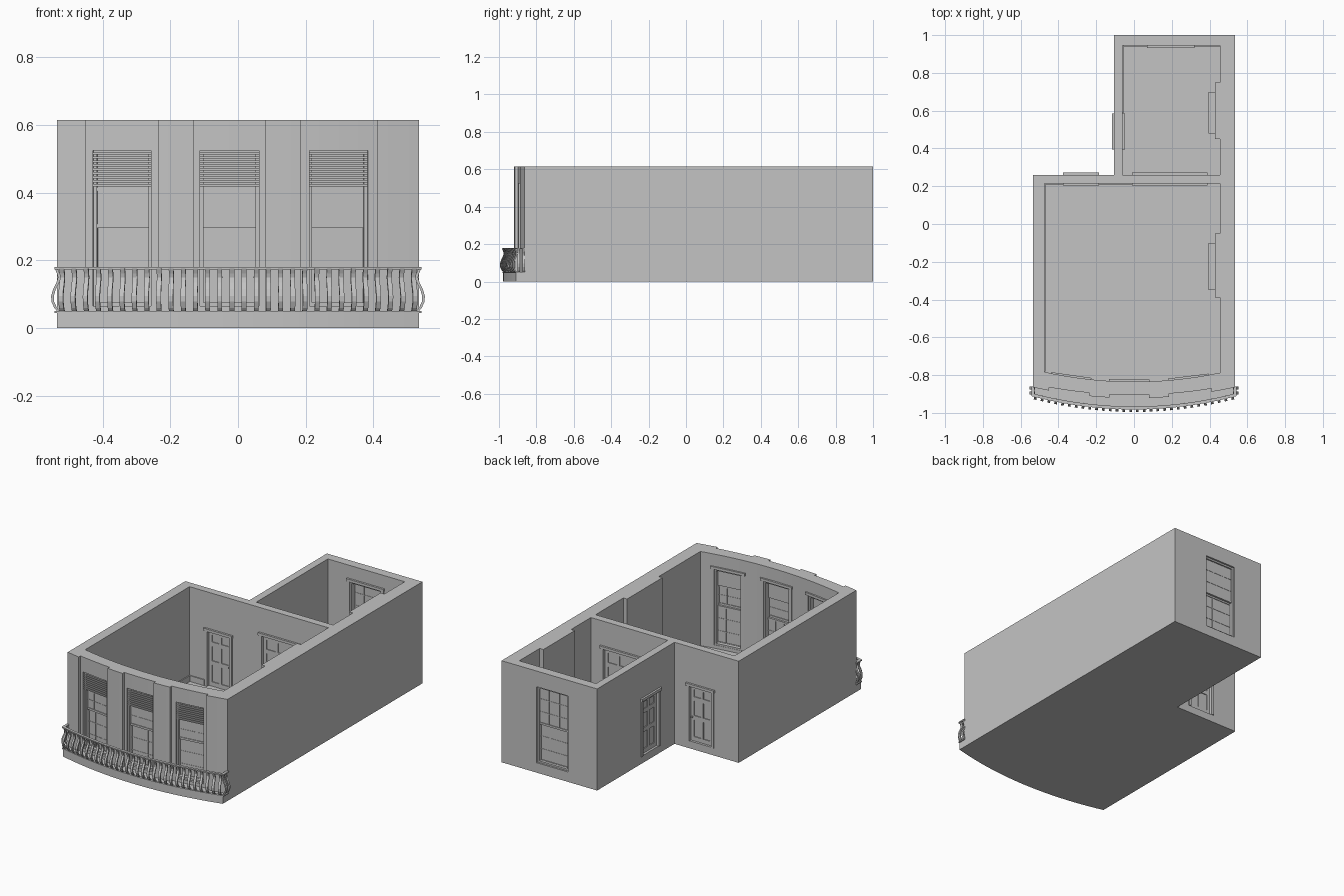
import bpy, bmesh, math
from mathutils import Matrix, Vector

if "Cube" in bpy.data.objects:
    bpy.data.objects.remove(bpy.data.objects["Cube"])

plaster = bpy.data.materials.new("grey_plaster")
plaster.use_nodes = True
GREY = (0.55, 0.55, 0.55, 1)
plaster.diffuse_color = GREY
plaster.node_tree.nodes["Principled BSDF"].inputs["Base Color"].default_value = GREY

TOP, FLOOR = 0.615, 0.045
PILASTER, RECESS, INNER, SLAB = -0.922, -0.905, -0.835, -0.978


def finish(name, bm, matrix=Matrix()):
    bmesh.ops.transform(bm, matrix=matrix, verts=bm.verts)
    bmesh.ops.recalc_face_normals(bm, faces=bm.faces)
    mesh = bpy.data.meshes.new(name)
    bm.to_mesh(mesh)
    bm.free()
    mesh.materials.append(plaster)
    ob = bpy.data.objects.new(name, mesh)
    bpy.context.scene.collection.objects.link(ob)
    return ob


def extrude_polygon(bm, points, direction):
    face = bm.faces.new([bm.verts.new(p) for p in points])
    out = bmesh.ops.extrude_face_region(bm, geom=[face])["geom"]
    moved = [v for v in out if isinstance(v, bmesh.types.BMVert)]
    bmesh.ops.translate(bm, verts=moved, vec=direction)
    # keep the starting cap so the solid is closed
    if not face.is_valid:
        return


def prism(name, outline, z0, z1):
    bm = bmesh.new()
    n = len(outline)
    low = [bm.verts.new((x, y, z0)) for x, y in outline]
    high = [bm.verts.new((x, y, z1)) for x, y in outline]
    bm.faces.new(low[::-1])
    bm.faces.new(high)
    for i in range(n):
        j = (i + 1) % n
        bm.faces.new((low[i], low[j], high[j], high[i]))
    return finish(name, bm)


def box(bm, x0, x1, y0, y1, z0, z1):
    size = Matrix.Diagonal((x1 - x0, y1 - y0, z1 - z0, 1))
    mid = Matrix.Translation(((x0 + x1) / 2, (y0 + y1) / 2, (z0 + z1) / 2))
    bmesh.ops.create_cube(bm, size=1, matrix=mid @ size)


def boxes(name, items, matrix=Matrix()):
    bm = bmesh.new()
    for item in items:
        box(bm, *item)
    return finish(name, bm, matrix)


def arc(x0, x1, y, bend, steps=8):
    xs = [x0 + (x1 - x0) * i / steps for i in range(steps + 1)]
    return [(x, y + bend * x * x) for x in xs]


def cut(target, cutter):
    mod = target.modifiers.new("cut", "BOOLEAN")
    mod.operation, mod.solver, mod.object = "DIFFERENCE", "EXACT", cutter
    bpy.context.view_layer.objects.active = target
    bpy.ops.object.modifier_apply(modifier=mod.name)
    bpy.data.objects.remove(cutter)


def place(x, y, angle):
    return Matrix.Translation((x, y, 0)) @ Matrix.Rotation(angle, 4, "Z")


# Walls: curved front with pilasters, stepped plan at the back
edges = [-0.535, -0.45, -0.235, -0.13, 0.08, 0.185, 0.41, 0.535]
outline = []
for i in range(7):
    outline += arc(edges[i], edges[i + 1], RECESS if i % 2 else PILASTER, 0.2, 4)
outline += [(0.535, 1), (-0.105, 1), (-0.105, 0.26), (-0.535, 0.26)]
walls = prism("walls", outline, 0, TOP)

# Rooms hollowed out, leaving a chimney breast in each
def breast(y0, y1):
    return [(0.455, y0), (0.43, y0), (0.43, y1), (0.455, y1)]

front_room = arc(-0.475, 0.455, INNER, 0.23, 16) + breast(-0.39, -0.05)
front_room += [(0.455, 0.215), (-0.475, 0.215)]
back_room = [(-0.06, 0.26), (0.455, 0.26)] + breast(0.45, 0.75)
back_room += [(0.455, 0.945), (-0.06, 0.945)]
cut(walls, prism("room_cutter", front_room, FLOOR, 1))
cut(walls, prism("room_cutter", back_room, FLOOR, 1))


# Trim around an opening on one wall face; s is the outward direction in y
def architrave(w, z0, z1, y, s, t=0.016):
    a, b = sorted((y - s * 0.004, y + s * 0.006))
    h = w / 2
    c, d = sorted((y - s * 0.004, y + s * 0.012))
    return [(-h - t, -h, a, b, z0, z1), (h, h + t, a, b, z0, z1),
            (-h - t - 0.004, h + t + 0.004, c, d, z1, z1 + t)]


def opening(w, z0, z1, matrix):
    cut(walls, boxes("opening_cutter", [(-w / 2, w / 2, -0.08, 0.08, z0, z1)], matrix))


# Sash window: local -y faces outdoors
def window(name, w, z0, z1, depth, matrix, louvre=False):
    opening(w, z0, z1, matrix)
    h, d, t = w / 2, depth / 2, 0.01
    parts = architrave(w, z0, z1, d, 1)
    parts += [(-h, -h + t, -d * 0.6, d, z0, z1), (h - t, h, -d * 0.6, d, z0, z1),
              (-h, h, -d * 0.6, d, z1 - t, z1), (-h, h, -d * 0.6, d, z0, z0 + t)]
    top = z1 - 0.11 if louvre else z1
    mid = (z0 + z1) / 2
    for a, b, y in ((mid, top, -0.008), (z0, mid, 0.004)):
        parts.append((-h, h, y, y + 0.004, a, b))
        rail = (y - 0.004, y + 0.008)
        parts += [(-h, h, *rail, a, a + 0.012), (-h, h, *rail, b - 0.01, b)]
        for i in (-1, 1):
            x = i * w / 6
            parts.append((x - 0.002, x + 0.002, y - 0.002, y + 0.006, a, b))
        rows = 2 if louvre and a == mid else 3
        for i in range(1, rows):
            z = a + (b - a) * i / rows
            parts.append((-h, h, y - 0.002, y + 0.006, z - 0.002, z + 0.002))
    boxes(name, parts, matrix)
    if louvre:
        slats = [(-h, h, -0.008, 0.008, top, z1)]
        for i in range(9):
            z = top + 0.004 + i * 0.0118
            slats.append((-h, h, -d * 0.75, -0.004, z, z + 0.006))
        boxes(name + "_louvre", slats, matrix)


for side, x in (("left", 0.293), ("middle", -0.025), ("right", -0.338)):
    window(side + "_front_window", 0.174, 0.065, 0.525, 0.07,
           place(x, -0.87 + 0.21 * x * x, math.atan(0.42 * x)), True)
window("back_window", 0.21, 0.06, 0.52, 0.055, place(0.195, 0.9725, math.pi))


# Panelled door with trim on both wall faces
def door(name, w, z1, matrix, leaves=1):
    opening(w, FLOOR, z1, matrix)
    h, d = w / 2, 0.0225
    parts = architrave(w, FLOOR, z1, d, 1) + architrave(w, FLOOR, z1, -d, -1)
    parts.append((-h, h, -0.004, 0.004, FLOOR, z1))
    lw = w / leaves
    rise = z1 - FLOOR
    for i in range(leaves):
        x = -h + lw * (i + 0.5)
        e = lw / 2
        for c, s in ((-e + 0.01, 0.01), (0, 0.008), (e - 0.01, 0.01)):
            parts.append((x + c - s, x + c + s, -0.009, 0.009, FLOOR, z1))
        for f in (0.04, 0.42, 0.76, 0.965):
            z = FLOOR + rise * f
            parts.append((x - e, x + e, -0.009, 0.009, z - 0.013, z + 0.013))
        # knobs
        parts.append((x + e - 0.014, x + e - 0.006, -0.02, 0.02,
                      FLOOR + 0.14, FLOOR + 0.148))
    boxes(name, parts, matrix)


door("hall_door", 0.15, 0.38, place(-0.28, 0.2375, 0))
door("side_door", 0.15, 0.38, place(-0.0825, 0.49, math.pi / 2))
door("double_door", 0.36, 0.45, place(0.19, 0.2375, 0), 2)

# Fireplaces against the chimney breasts
for name, y0, y1 in (("front_fireplace", -0.35, -0.1), ("back_fireplace", 0.48, 0.7)):
    boxes(name, [(0.405, 0.432, y0 + 0.012, y0 + 0.06, FLOOR, 0.22),
                 (0.405, 0.432, y1 - 0.06, y1 - 0.012, FLOOR, 0.22),
                 (0.405, 0.432, y0 + 0.012, y1 - 0.012, 0.17, 0.22),
                 (0.395, 0.432, y0, y1, 0.22, 0.232)])

# Skirting boards along the straight plain walls
boxes("skirting", [(-0.476, -0.469, -0.78, 0.215, FLOOR, 0.08),
                   (-0.475, -0.375, 0.209, 0.216, FLOOR, 0.08),
                   (-0.185, -0.01, 0.209, 0.216, FLOOR, 0.08),
                   (-0.061, -0.054, 0.59, 0.945, FLOOR, 0.08),
                   (-0.06, 0.455, 0.939, 0.946, FLOOR, 0.06)])

# Balcony slab and handrail
slab_front = arc(-0.535, 0.535, SLAB, 0.24, 24)
prism("balcony_slab", slab_front + [(0.535, -0.85), (-0.535, -0.85)], 0, FLOOR)
outer = [(-0.542, -0.86)] + arc(-0.542, 0.542, SLAB - 0.004, 0.24, 24) + [(0.542, -0.86)]
inner = [(-0.526, -0.86)] + arc(-0.526, 0.526, SLAB + 0.012, 0.24, 24) + [(0.526, -0.86)]
prism("handrail", outer + inner[::-1], 0.173, 0.18)
prism("bottom_rail", outer + inner[::-1], FLOOR, 0.051)

# Bellied balusters: (outward bulge, height), swept to a flat bar
belly = [(-0.004, 0.046), (0.008, 0.06), (0.016, 0.078), (0.017, 0.095),
         (0.011, 0.115), (0.001, 0.135), (-0.003, 0.15), (0, 0.162), (0.006, 0.176)]
spots = [(x, SLAB + 0.24 * x * x, math.atan(0.48 * x))
         for x in (-0.52 + 1.04 * i / 29 for i in range(30))]
for s in (-1, 1):
    spots += [(s * 0.535, y, s * math.pi / 2) for y in (-0.868, -0.895)]
bm = bmesh.new()
HALF = 0.007
for x, y, angle in spots:
    m = place(x, y, angle)
    rings = [[bm.verts.new(m @ Vector((dx, -b + dy, z)))
              for dx, dy in ((-HALF, 0), (HALF, 0), (HALF, 0.008), (-HALF, 0.008))]
             for b, z in belly]
    bm.faces.new(rings[0])
    bm.faces.new(rings[-1])
    for r0, r1 in zip(rings, rings[1:]):
        for i in range(4):
            j = (i + 1) % 4
            bm.faces.new((r0[i], r0[j], r1[j], r1[i]))
finish("balusters", bm)
